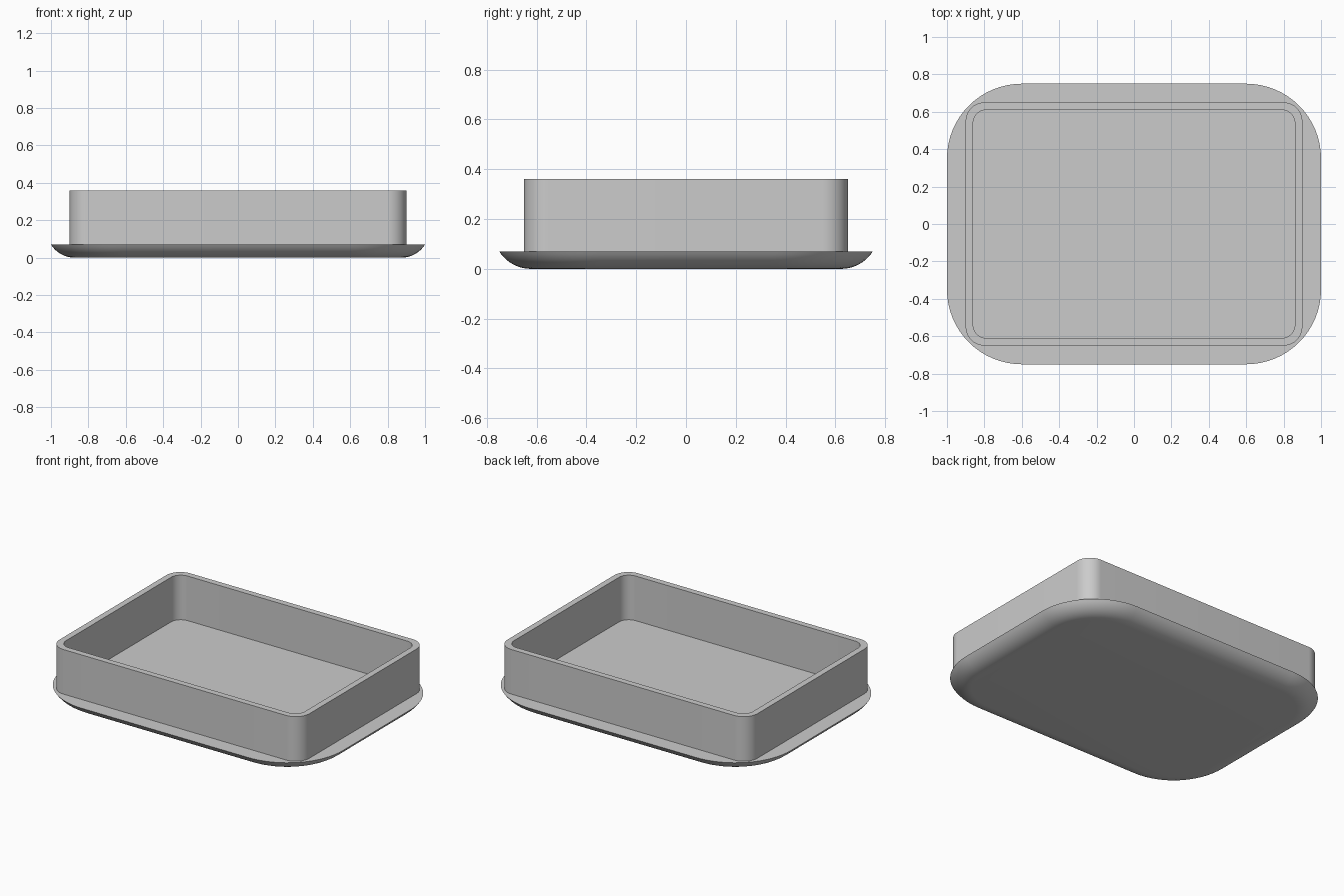
import bpy, bmesh, math

cube = bpy.data.objects.get("Cube")
if cube:
    bpy.data.objects.remove(cube)

grey = bpy.data.materials.new("light grey")
grey.use_nodes = True
colour = (0.6, 0.6, 0.6, 1)
grey.diffuse_color = colour
grey.node_tree.nodes["Principled BSDF"].inputs["Base Color"].default_value = colour

CORNER_STEPS = 16


def rounded_loop(bm, half_x, half_y, radius, z):
    """Ring of vertices around a rounded rectangle."""
    verts = []
    for i, (sx, sy) in enumerate([(1, 1), (-1, 1), (-1, -1), (1, -1)]):
        for k in range(CORNER_STEPS + 1):
            a = (i + k / CORNER_STEPS) * math.pi / 2
            verts.append(bm.verts.new((sx * (half_x - radius) + radius * math.cos(a),
                                       sy * (half_y - radius) + radius * math.sin(a), z)))
    return verts


def build(name, sections, closed_ends):
    """Skin a stack of rounded rectangles, optionally capping both ends."""
    bm = bmesh.new()
    loops = [rounded_loop(bm, *s) for s in sections]
    n = len(loops[0])
    for a, b in zip(loops, loops[1:]):
        for i in range(n):
            j = (i + 1) % n
            bm.faces.new((a[i], a[j], b[j], b[i]))
    if closed_ends:
        bm.faces.new(loops[0][::-1])
        bm.faces.new(loops[-1])
    else:
        # join the last section back to the first to make a solid ring
        for i in range(n):
            j = (i + 1) % n
            bm.faces.new((loops[-1][i], loops[-1][j], loops[0][j], loops[0][i]))
    bmesh.ops.recalc_face_normals(bm, faces=bm.faces)
    mesh = bpy.data.meshes.new(name)
    bm.to_mesh(mesh)
    bm.free()
    mesh.materials.append(grey)
    obj = bpy.data.objects.new(name, mesh)
    bpy.context.collection.objects.link(obj)
    bpy.ops.object.select_all(action='DESELECT')
    obj.select_set(True)
    bpy.context.view_layer.objects.active = obj
    bpy.ops.object.shade_smooth_by_angle(angle=math.radians(30))
    return obj


# Base plate: flat underside curving up and out to a sharp flat rim
PLATE_TOP, CURVE = 0.07, 0.15
sweep = math.acos(1 - PLATE_TOP / CURVE)
run = CURVE * math.sin(sweep)
plate = []
for k in range(11):
    a = sweep * k / 10
    inset = run - CURVE * math.sin(a)
    plate.append((1 - inset, 0.75 - inset, 0.4 - inset, CURVE * (1 - math.cos(a))))
build("base_plate", plate, True)

# Upright wall standing on the plate
outer, inner = (0.9, 0.65, 0.1), (0.86, 0.61, 0.07)
build("tray_wall", [(*outer, PLATE_TOP), (*outer, 0.36), (*inner, 0.36), (*inner, PLATE_TOP)], False)
